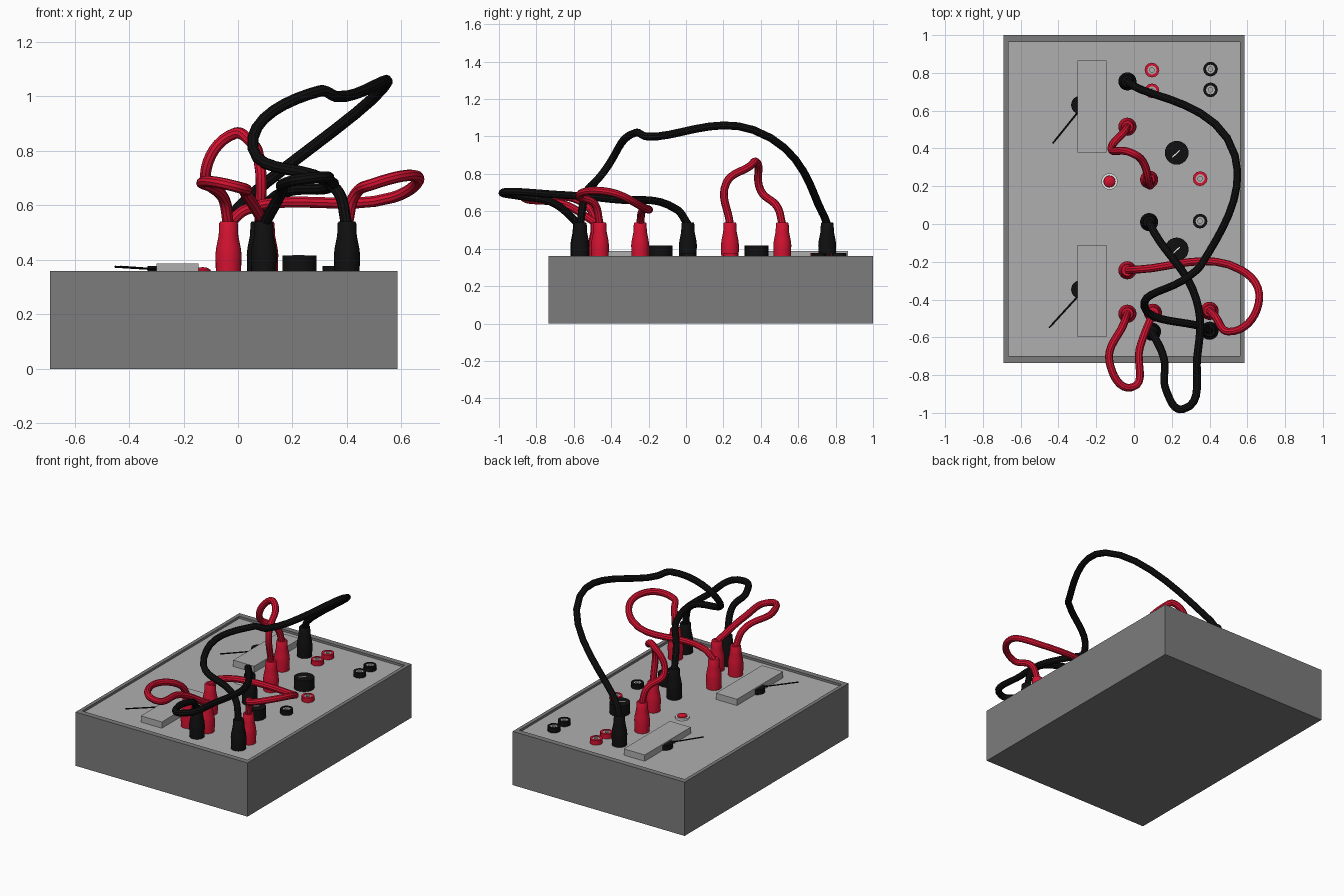
import bpy, bmesh, math

if "Cube" in bpy.data.objects:
    bpy.data.objects.remove(bpy.data.objects["Cube"])


def mat(name, r, g, b):
    m = bpy.data.materials.new(name)
    m.diffuse_color = (r, g, b, 1)
    m.use_nodes = True
    m.node_tree.nodes["Principled BSDF"].inputs["Base Color"].default_value = m.diffuse_color
    return m


CASE = mat("case_grey", 0.2, 0.2, 0.2)
PANEL = mat("panel_grey", 0.43, 0.43, 0.43)
RED = mat("red", 0.65, 0.006, 0.03)
BLACK = mat("black", 0.005, 0.005, 0.005)
WHITE = mat("white", 0.8, 0.8, 0.8)
FLOOR = 0.345  # height of the recessed panel


def finish(name, bm, material):
    bmesh.ops.recalc_face_normals(bm, faces=bm.faces)
    me = bpy.data.meshes.new(name)
    bm.to_mesh(me)
    bm.free()
    ob = bpy.data.objects.new(name, me)
    me.materials.append(material)
    bpy.context.collection.objects.link(ob)
    return ob


def select(ob):
    bpy.ops.object.select_all(action='DESELECT')
    ob.select_set(True)
    bpy.context.view_layer.objects.active = ob


def smooth(ob):
    select(ob)
    bpy.ops.object.shade_smooth_by_angle(angle=math.radians(35))


def box(name, x0, x1, y0, y1, z0, z1, material):
    bm = bmesh.new()
    bmesh.ops.create_cube(bm, size=1)
    for v in bm.verts:
        v.co = ((x0 + x1) / 2 + v.co.x * (x1 - x0),
                (y0 + y1) / 2 + v.co.y * (y1 - y0),
                (z0 + z1) / 2 + v.co.z * (z1 - z0))
    return finish(name, bm, material)


def lathe(name, x, y, profile, material, n=24):
    """Turn a (radius, z) profile about a vertical axis at x, y."""
    bm = bmesh.new()
    pts = [bm.verts.new((r, 0, z)) for r, z in profile]
    edges = [bm.edges.new(p) for p in zip(pts, pts[1:])]
    bmesh.ops.spin(bm, geom=pts + edges, axis=(0, 0, 1), cent=(0, 0, 0),
                   angle=math.tau, steps=n)
    bmesh.ops.remove_doubles(bm, verts=bm.verts, dist=1e-5)
    bmesh.ops.translate(bm, verts=bm.verts, vec=(x, y, 0))
    smooth(finish(name, bm, material))


def disc(name, x, y, r, top, material):
    lathe(name, x, y, [(0, FLOOR), (r, FLOOR), (r, top), (0, top)], material)


def tube(name, points, radius, material):
    cu = bpy.data.curves.new(name, 'CURVE')
    cu.dimensions = '3D'
    cu.bevel_depth = radius
    cu.bevel_resolution = 3
    cu.resolution_u = 8
    cu.use_fill_caps = True
    sp = cu.splines.new('BEZIER')
    sp.bezier_points.add(len(points) - 1)
    for bp, p in zip(sp.bezier_points, points):
        bp.co = p
        bp.handle_left_type = bp.handle_right_type = 'AUTO'
    ob = bpy.data.objects.new(name, cu)
    cu.materials.append(material)
    bpy.context.collection.objects.link(ob)
    select(ob)
    bpy.ops.object.convert(target='MESH')
    smooth(bpy.context.object)


PLUG = [(0, FLOOR), (0.046, FLOOR), (0.048, 0.42), (0.045, 0.445),
        (0.036, 0.49), (0.034, 0.535), (0.03, 0.541), (0, 0.541)]


def cable(name, material, start, end, bends):
    """A cable standing up from one plug, through its bends, to another plug."""
    tube(name, [(*start, 0.53)] + bends + [(*end, 0.53)], 0.021, material)
    for label, (x, y) in (("start", start), ("end", end)):
        lathe(f"{name}_plug_{label}", x, y, PLUG, material)


# case with a narrow rim around a recessed panel
case = box("case", -0.69, 0.585, -0.735, 1.0, 0, 0.36, CASE)
case.data.materials.append(PANEL)
bm = bmesh.new()
bm.from_mesh(case.data)
top = max(bm.faces, key=lambda f: f.calc_center_median().z)
bmesh.ops.inset_region(bm, faces=[top], thickness=0.035)
for v in top.verts:  # front and back rims are a little wider
    v.co.y += 0.012 * (1 if v.co.y < 0 else -1)
inner = bmesh.ops.extrude_discrete_faces(bm, faces=[top])["faces"][0]
bmesh.ops.translate(bm, verts=inner.verts, vec=(0, 0, FLOOR - 0.36))
inner.material_index = 1
bm.to_mesh(case.data)
bm.free()

# two meters, each with cover, pivot and needle
for label, y, tip_x in (("back", 0.622, -0.43), ("front", -0.355, -0.45)):
    box(f"{label}_meter_cover", -0.3, -0.145, y - 0.244, y + 0.244, FLOOR, 0.387, PANEL)
    disc(f"{label}_meter_pivot", -0.285, y + 0.008, 0.048, 0.378, BLACK)
    tube(f"{label}_meter_needle", [(-0.285, y - 0.015, 0.365), (tip_x, y - 0.195, 0.375)], 0.004, BLACK)

# knobs with pointer lines
for label, y in (("back", 0.377), ("front", -0.135)):
    disc(f"{label}_knob", 0.226, y, 0.063, 0.416, BLACK)
    line = box(f"{label}_knob_pointer", -0.028, 0.028, -0.003, 0.003, 0.415, 0.418, WHITE)
    line.location = (0.222, y - 0.006, 0)
    line.rotation_euler.z = math.radians(42)

# indicator lamp
disc("lamp_ring", -0.13, 0.225, 0.043, 0.358, WHITE)
lathe("lamp_dome", -0.13, 0.225, [(0.032, 0.355), (0.029, 0.364), (0.018, 0.371), (0, 0.374)], RED)

# empty sockets: coloured collar, metal sleeve, dark hole
COLLAR = [(0.039, FLOOR), (0.039, 0.377), (0.024, 0.377), (0.024, FLOOR)]
SLEEVE = [(0.024, 0.374), (0.012, 0.374), (0.012, 0.35), (0, 0.35)]
for m, spots in ((RED, [(0.095, 0.815), (0.095, 0.705), (0.35, 0.24)]),
                 (BLACK, [(0.405, 0.82), (0.405, 0.71), (0.35, 0.015)])):
    for i, (x, y) in enumerate(spots):
        lathe(f"{m.name}_socket_collar_{i}", x, y, COLLAR, m, 12)
        lathe(f"{m.name}_socket_sleeve_{i}", x, y, SLEEVE, PANEL, 12)

# cables with their plugs
cable("short_red_cable", RED, (-.035, .515), (.08, .235), [
    (-.05, .49, .62), (-.12, .4, .71), (-.01, .375, .865), (.04, .34, .84), (.08, .215, .75)])
cable("side_red_cable", RED, (-.035, -.245), (.4, -.46), [
    (.03, -.24, .585), (.57, -.245, .63), (.66, -.42, .705), (.5, -.57, .68), (.43, -.49, .64)])
cable("front_red_cable", RED, (-.035, -.475), (.1, -.47), [
    (-.055, -.53, .63), (-.13, -.73, .685), (-.01, -.865, .67), (.03, -.66, .64)])
cable("long_black_cable", BLACK, (-.035, .755), (.4, -.565), [
    (0, .73, .59), (.535, .36, 1.035), (.36, -.21, 1), (.3, -.27, 1.02),
    (.055, -.44, .81), (.36, -.545, .66)])
cable("front_black_cable", BLACK, (.08, .01), (.095, -.57), [
    (.11, -.05, .61), (.33, -.4, .665), (.335, -.7, .69), (.26, -.98, .7),
    (.17, -.88, .68), (.16, -.72, .65)])
